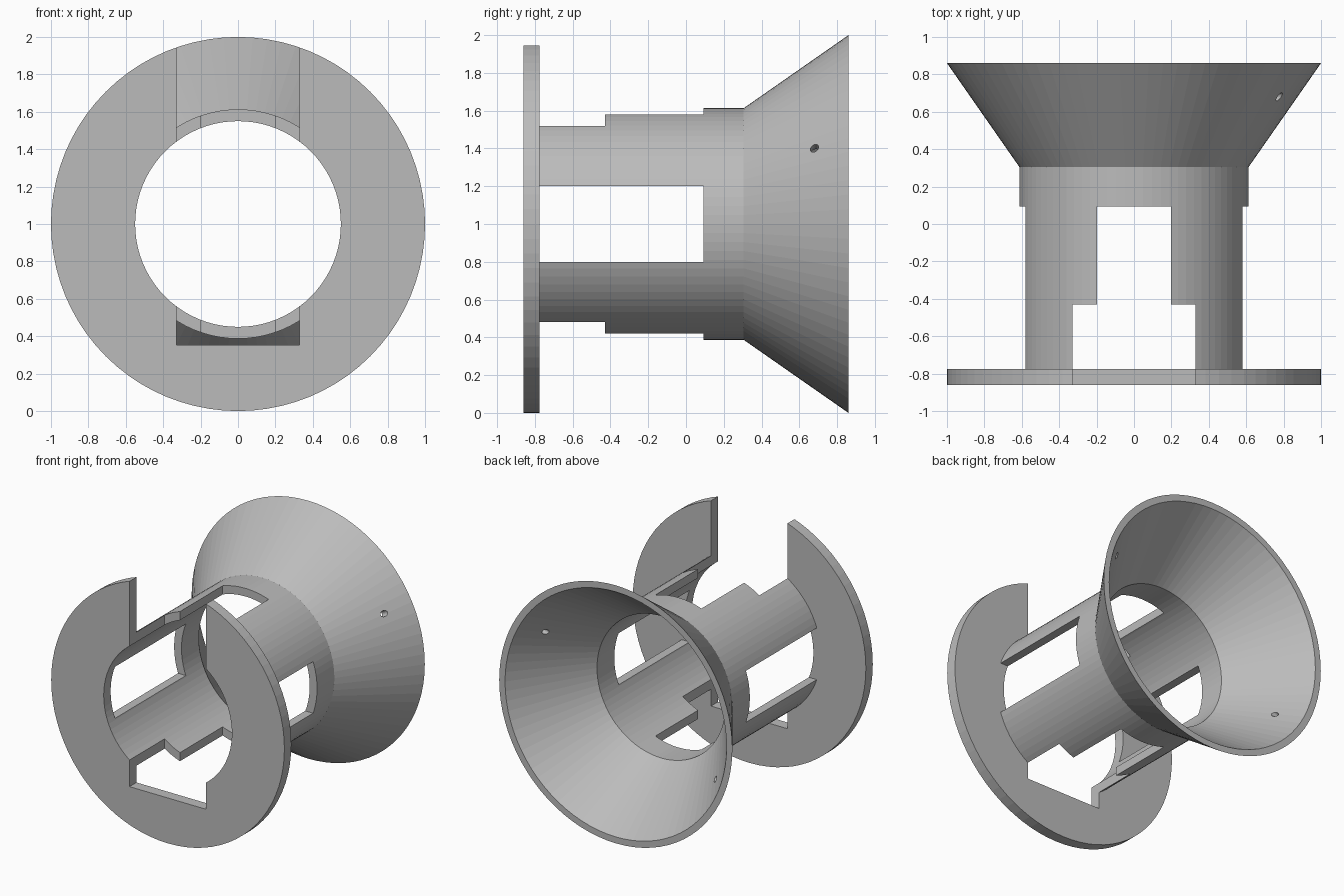
import bpy, bmesh, math
from mathutils import Matrix, Vector

if "Cube" in bpy.data.objects:
    bpy.data.objects.remove(bpy.data.objects["Cube"], do_unlink=True)

SEGMENTS = 80
AXIS_Z = 1.0

grey = bpy.data.materials.new("plain_grey")
grey.use_nodes = True
colour = (0.5, 0.5, 0.5, 1)
grey.diffuse_color = colour
grey.node_tree.nodes["Principled BSDF"].inputs["Base Color"].default_value = colour


def finish(name, bm):
    bmesh.ops.recalc_face_normals(bm, faces=bm.faces)
    mesh = bpy.data.meshes.new(name)
    bm.to_mesh(mesh)
    bm.free()
    mesh.materials.append(grey)
    obj = bpy.data.objects.new(name, mesh)
    bpy.context.collection.objects.link(obj)
    return obj


def lathe(name, profile):
    """Turn a closed (radius, y) profile around the horizontal y axis."""
    bm = bmesh.new()
    rings = []
    for i in range(SEGMENTS):
        a = math.tau * i / SEGMENTS
        rings.append([bm.verts.new((r * math.cos(a), y, AXIS_Z + r * math.sin(a)))
                      for r, y in profile])
    n = len(profile)
    for i in range(SEGMENTS):
        p, q = rings[i], rings[(i + 1) % SEGMENTS]
        for j in range(n):
            k = (j + 1) % n
            bm.faces.new((p[j], p[k], q[k], q[j]))
    return finish(name, bm)


def box(name, low, high):
    low, high = Vector(low), Vector(high)
    bm = bmesh.new()
    bmesh.ops.create_cube(bm, size=1, matrix=Matrix.Translation((low + high) / 2)
                          @ Matrix.Diagonal((*(high - low), 1)))
    return finish(name, bm)


def cut(target, cutter):
    cutter.hide_render = True
    mod = target.modifiers.new("cut", "BOOLEAN")
    mod.operation = "DIFFERENCE"
    mod.solver = "EXACT"
    mod.object = cutter
    bpy.context.view_layer.objects.active = target
    bpy.ops.object.modifier_apply(modifier=mod.name)
    bpy.data.objects.remove(cutter, do_unlink=True)


# Flange, tube and flared funnel turned as one piece
body = lathe("flanged_funnel", [
    (0.55, -0.86), (1.0, -0.86), (1.0, -0.775), (0.613, -0.775),
    (0.613, 0.305), (1.0, 0.86), (0.95, 0.86), (0.55, 0.305)])

# Wide notch through the flange and the front of the tube
cut(body, box("notch_cutter", (-0.328, -1, 0.352), (0.328, -0.43, 2.2)))
# Narrower slot through top and bottom of the tube
cut(body, box("slot_cutter", (-0.197, -0.6, 0.2), (0.197, 0.093, 1.8)))
# Windows through both sides of the tube
cut(body, box("window_cutter", (-0.8, -0.775, 0.8), (0.8, 0.093, 1.2)))

# Pin hole on each side of the funnel, diagonally opposite
bm = bmesh.new()
bmesh.ops.create_cone(
    bm, cap_ends=True, segments=20, radius1=0.022, radius2=0.022, depth=2.4,
    matrix=Matrix.Translation((0, 0.68, AXIS_Z))
    @ Matrix.Rotation(math.radians(90 - 27.3), 4, "Y"))
cut(body, finish("pin_cutter", bm))
